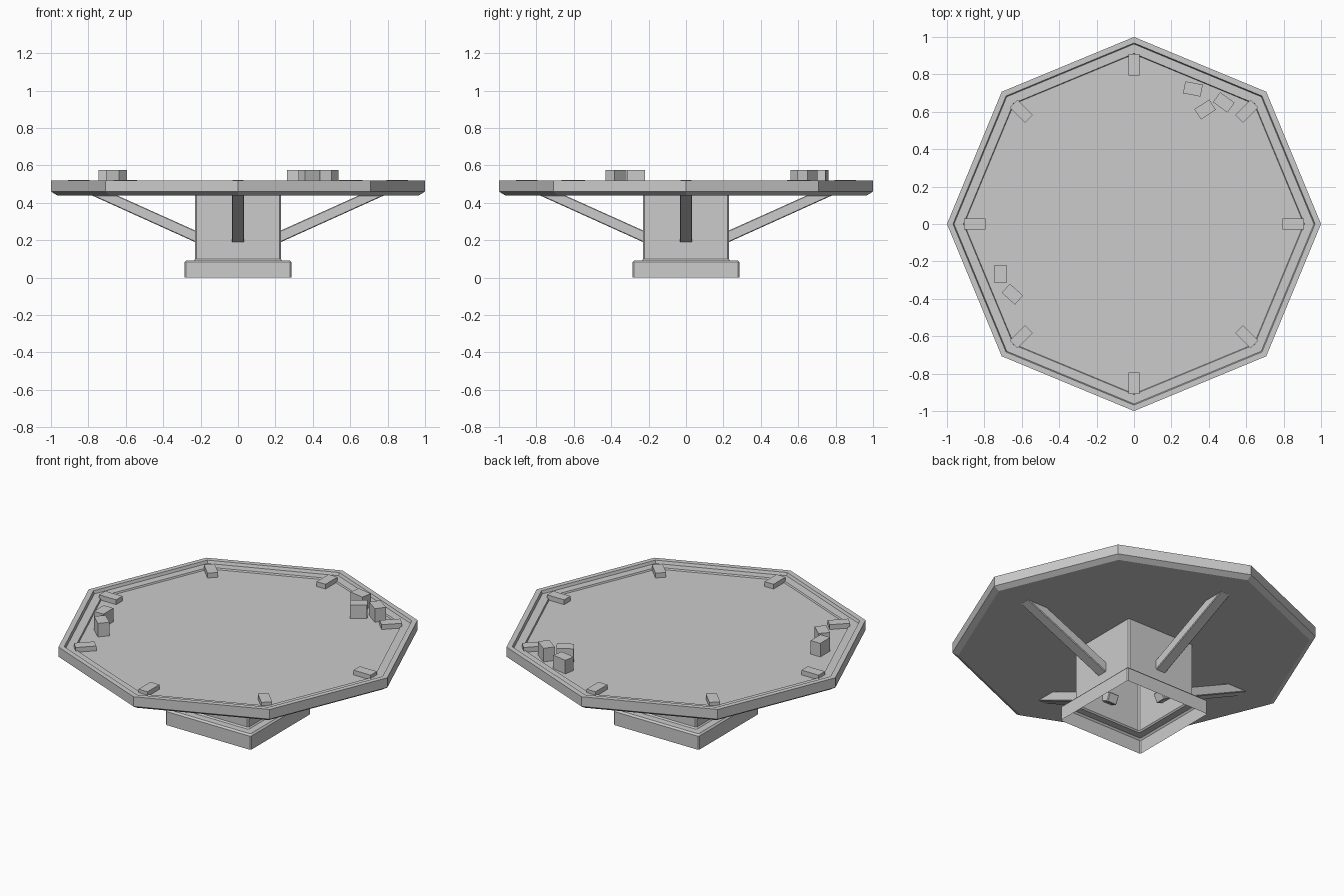
import bpy
from math import cos, sin, pi, radians
from mathutils import Vector, Matrix

if "Cube" in bpy.data.objects:
    bpy.data.objects.remove(bpy.data.objects["Cube"])


def make(name, verts, faces, bevel=0.0):
    mesh = bpy.data.meshes.new(name)
    mesh.from_pydata(verts, [], faces)
    mesh.update()
    ob = bpy.data.objects.new(name, mesh)
    bpy.context.collection.objects.link(ob)
    if bevel:
        m = ob.modifiers.new("bevel", 'BEVEL')
        m.width = bevel
        m.segments = 1
    return ob


def loft(name, ring, profile, capped):
    """Stack rings of one outline along a (size, z) profile."""
    verts = [(x, y, z) for r, z in profile for x, y in ring(r)]
    n = len(ring(1))
    faces = []
    for k in range(len(profile) - 1):
        for i in range(n):
            j = (i + 1) % n
            faces.append((k*n + i, k*n + j, (k+1)*n + j, (k+1)*n + i))
    if capped:
        last = (len(profile) - 1) * n
        faces.append(tuple(reversed(range(n))))
        faces.append(tuple(range(last, last + n)))
    return make(name, verts, faces)


def box(name, size, matrix, bevel=0.0):
    verts = [matrix @ Vector((x*size[0]/2, y*size[1]/2, z*size[2]/2))
             for z in (-1, 1) for x, y in ((-1, -1), (1, -1), (1, 1), (-1, 1))]
    faces = [(3, 2, 1, 0), (4, 5, 6, 7)]
    faces += [(i, (i+1) % 4, (i+1) % 4 + 4, i + 4) for i in range(4)]
    return make(name, verts, faces, bevel)


def octagon(r):
    return [(r*cos(i*pi/4), r*sin(i*pi/4)) for i in range(8)]


def square(h, c=0.007):
    pts = []
    for k in range(4):
        a = k*pi/2
        for x, y in ((h, h - c), (h - c, h)):
            pts.append((x*cos(a) - y*sin(a), x*sin(a) + y*cos(a)))
    return pts


# Octagonal top with raised rim and sunken playing surface
loft("table_top", octagon,
     [(0.968, 0.44), (1.0, 0.46), (1.0, 0.519), (0.968, 0.519),
      (0.962, 0.502), (0.912, 0.502), (0.908, 0.493)], True)

# Hollow plinth and column, open underneath
loft("pedestal", square,
     [(0.286, 0.0), (0.286, 0.082), (0.277, 0.092), (0.236, 0.092),
      (0.229, 0.10), (0.229, 0.442)], False)

# Four diagonal braces from column to table underside
for k in range(4):
    prof = [(0.19, 0.172), (0.785, 0.441), (0.65, 0.441), (0.165, 0.223)]
    rot = Matrix.Rotation(k*pi/2, 4, 'Z')
    verts = [rot @ Vector((x, y, z)) for y in (-0.033, 0.033) for x, z in prof]
    faces = [(0, 1, 2, 3), (7, 6, 5, 4)]
    faces += [(i + 4, (i+1) % 4 + 4, (i+1) % 4, i) for i in range(4)]
    make(f"brace_{k+1}", verts, faces, 0.004)

# Flat marker at each corner of the playing surface
for k in range(8):
    m = Matrix.Rotation(k*pi/4, 4, 'Z') @ Matrix.Translation((0.852, 0, 0.507))
    box(f"corner_marker_{k+1}", (0.115, 0.06, 0.03), m)

# Loose blocks lying on the table: x, y, turn
for k, (x, y, a) in enumerate([(0.315, 0.722, -11), (0.38, 0.612, 33),
                               (0.48, 0.65, -36), (-0.713, -0.267, 90),
                               (-0.65, -0.375, -42)]):
    m = Matrix.Translation((x, y, 0.533)) @ Matrix.Rotation(radians(a), 4, 'Z')
    box(f"block_{k+1}", (0.095, 0.065, 0.084), m)
